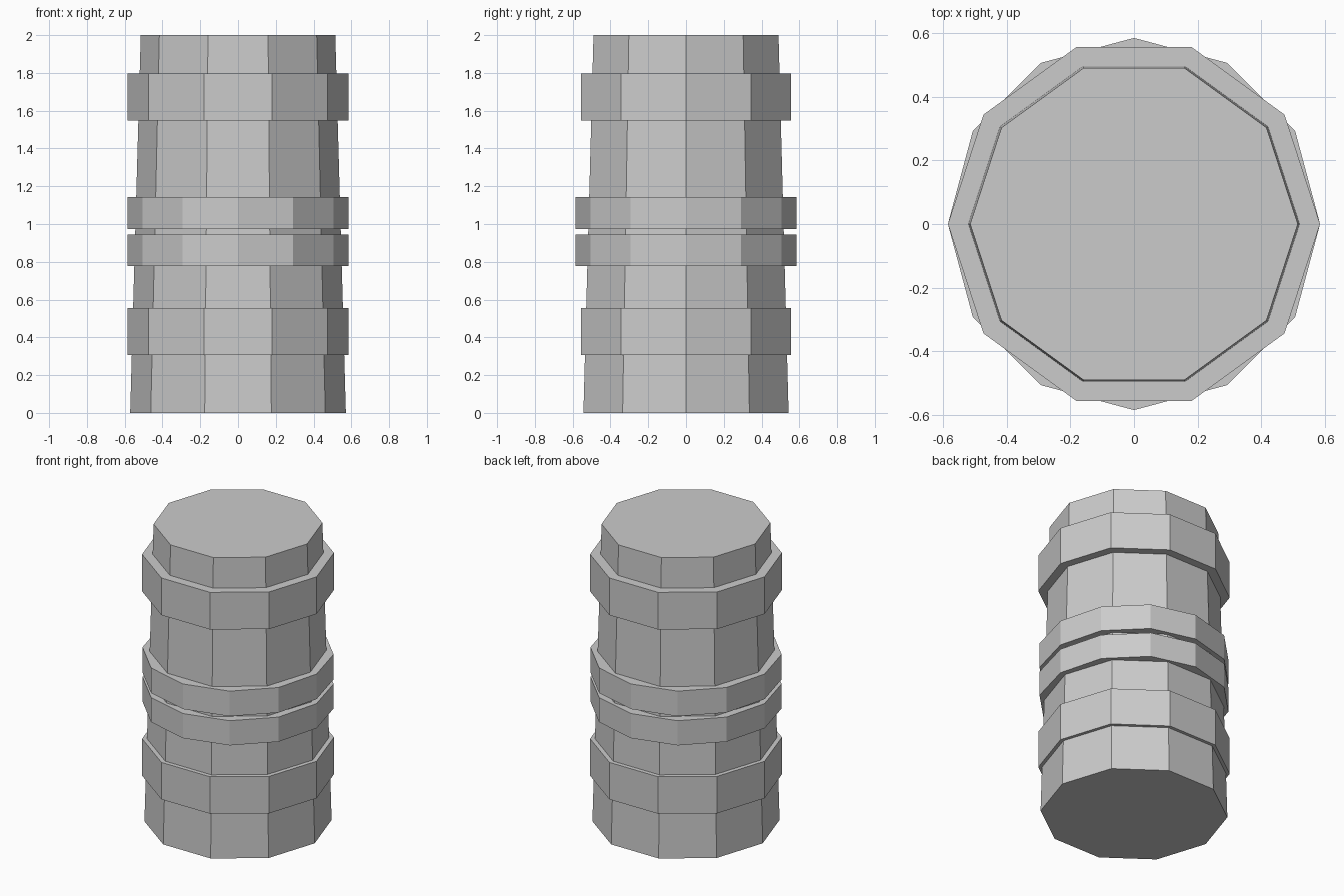
import bpy
import math

cube = bpy.data.objects.get("Cube")
if cube:
    bpy.data.objects.remove(cube, do_unlink=True)

# Single plain grey
grey = bpy.data.materials.new("light_grey")
grey.use_nodes = True
colour = (0.6, 0.6, 0.6, 1)
grey.diffuse_color = colour
grey.node_tree.nodes["Principled BSDF"].inputs["Base Color"].default_value = colour


def prism(name, sides, z0, z1, r0, r1):
    """Capped, flat-shaded prism with a corner pointing along +x."""
    bpy.ops.mesh.primitive_cone_add(
        vertices=sides, radius1=r0, radius2=r1, depth=z1 - z0,
        location=(0, 0, (z0 + z1) / 2))
    part = bpy.context.object
    part.name = name
    # The primitive starts with a corner on +y, so turn it to +x
    part.rotation_euler.z = -math.pi / 2
    part.data.materials.append(grey)
    return part


# Tapered ten-sided body
prism("body", 10, 0, 2, 0.571, 0.515)

# Ten-sided bands near the bottom and top
BAND = 0.585
prism("lower_band", 10, 0.307, 0.556, BAND, BAND)
prism("upper_band", 10, 1.547, 1.797, BAND, BAND)

# Pair of twelve-sided hoops around the middle
prism("lower_hoop", 12, 0.778, 0.944, BAND, BAND)
prism("upper_hoop", 12, 0.974, 1.143, BAND, BAND)
